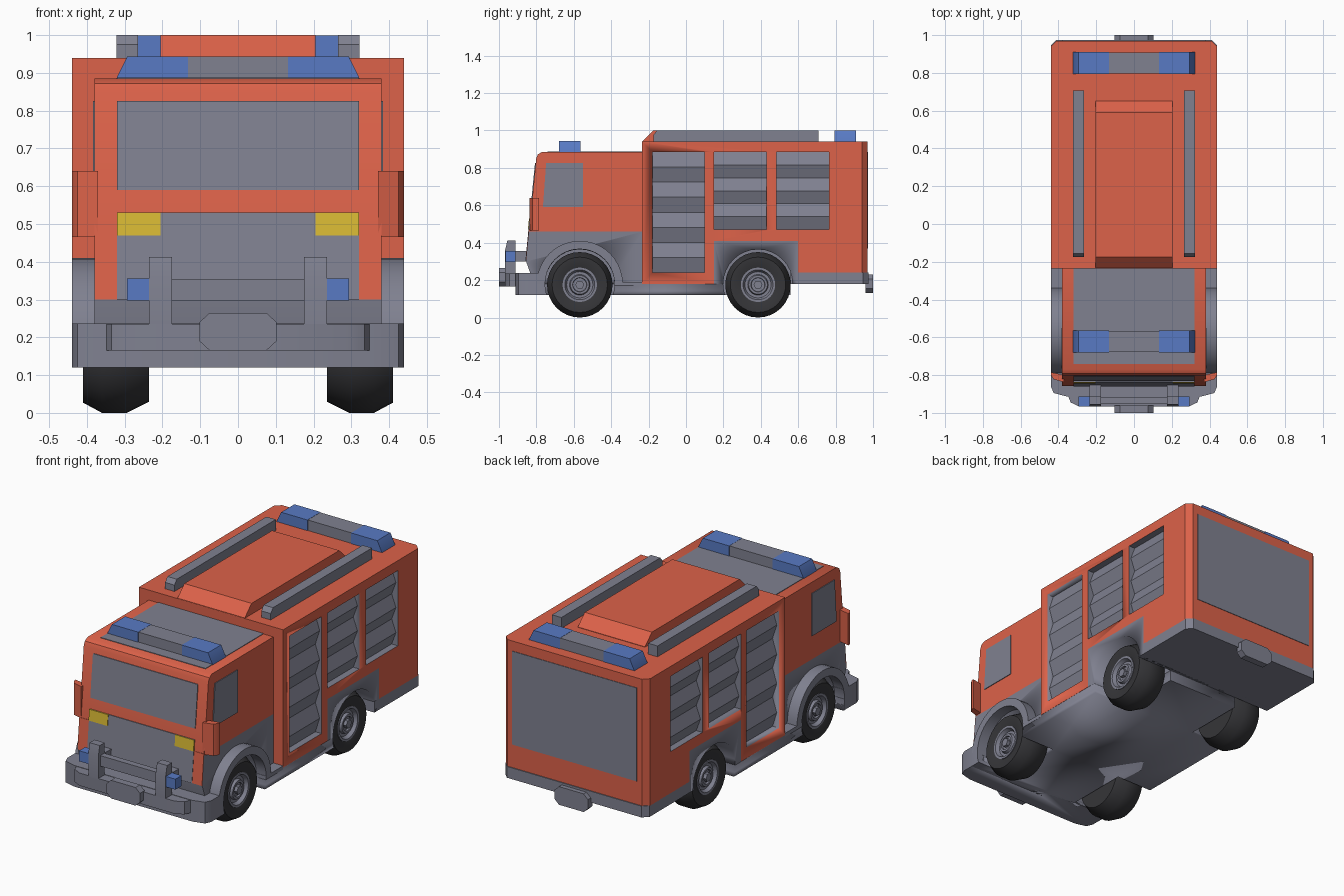
import bpy, bmesh, math
from mathutils import Vector

if "Cube" in bpy.data.objects:
    bpy.data.objects.remove(bpy.data.objects["Cube"])


def material(name, r, g, b):
    m = bpy.data.materials.new(name)
    m.diffuse_color = (r, g, b, 1)
    m.use_nodes = True
    m.node_tree.nodes["Principled BSDF"].inputs["Base Color"].default_value = m.diffuse_color
    return m


RED = material("red_paint", 0.72, 0.122, 0.067)
GREY = material("grey", 0.215, 0.22, 0.28)
BLUE = material("blue_light", 0.098, 0.195, 0.55)
YELLOW = material("yellow_light", 0.68, 0.48, 0.034)
TYRE = material("black_rubber", 0.036, 0.036, 0.04)
SIDES = (("right", 1), ("left", -1))


def finish(name, bm, mat, angle=35):
    bmesh.ops.recalc_face_normals(bm, faces=bm.faces[:])
    me = bpy.data.meshes.new(name)
    bm.to_mesh(me)
    bm.free()
    me.materials.append(mat)
    ob = bpy.data.objects.new(name, me)
    bpy.context.collection.objects.link(ob)
    bpy.ops.object.select_all(action='DESELECT')
    ob.select_set(True)
    bpy.context.view_layer.objects.active = ob
    bpy.ops.object.shade_smooth_by_angle(angle=math.radians(angle))
    return ob


def add_prism(bm, pts, axis, a, b):
    def place(p, h):
        return {'x': (h, p[0], p[1]), 'y': (p[0], h, p[1]), 'z': (p[0], p[1], h)}[axis]
    lo = [bm.verts.new(place(p, a)) for p in pts]
    hi = [bm.verts.new(place(p, b)) for p in pts]
    bm.faces.new(lo)
    bm.faces.new(hi)
    for i in range(len(pts)):
        j = (i + 1) % len(pts)
        bm.faces.new((lo[i], lo[j], hi[j], hi[i]))


def prism(name, pts, axis, a, b, mat, angle=35):
    """Extrude a polygon along an axis: x takes (y,z), y takes (x,z), z takes (x,y)."""
    bm = bmesh.new()
    add_prism(bm, pts, axis, a, b)
    return finish(name, bm, mat, angle)


def rect(u0, u1, v0, v1):
    return [(u0, v0), (u1, v0), (u1, v1), (u0, v1)]


def arc(cy, cz, r, a0, a1, n):
    return [(cy + r * math.cos(math.radians(a0 + (a1 - a0) * i / n)),
             cz + r * math.sin(math.radians(a0 + (a1 - a0) * i / n))) for i in range(n + 1)]


def mirrored(pts):
    return pts + [(-x, y) for x, y in reversed(pts)]


def lathe(name, profile, s, y, mat, n=32):
    """Spin a (radius, x) profile around a wheel axle."""
    bm = bmesh.new()
    rings = [[bm.verts.new((s * x, y + r * math.cos(2 * math.pi * i / n),
                            0.175 + r * math.sin(2 * math.pi * i / n))) for i in range(n)]
             for r, x in profile]
    for p, q in zip(rings, rings[1:]):
        for i in range(n):
            bm.faces.new((p[i], p[(i + 1) % n], q[(i + 1) % n], q[i]))
    bm.faces.new(rings[0])
    bm.faces.new(rings[-1])
    return finish(name, bm, mat)


def cut(ob, cutter):
    mod = ob.modifiers.new("cut", 'BOOLEAN')
    mod.object = cutter
    mod.operation = 'DIFFERENCE'
    mod.solver = 'EXACT'
    bpy.context.view_layer.objects.active = ob
    bpy.ops.object.modifier_apply(modifier=mod.name)


WHEELS = (("front", -0.568), ("rear", 0.385))
SHUTTERS = ((-0.18, 0.10, 0.24, 4), (0.15, 0.43, 0.47, 3), (0.485, 0.765, 0.47, 3))
TOP = 0.885

# Cutters for wheel wells and shutter openings
bm = bmesh.new()
for _, wy in WHEELS:
    for _, s in SIDES:
        add_prism(bm, arc(wy, 0.178, 0.186, 0, 348.75, 31), 'x', s * 0.22, s * 0.5)
well_cutter = finish("well_cutter", bm, GREY)
bm = bmesh.new()
for y0, y1, z0, _ in SHUTTERS:
    for _, s in SIDES:
        add_prism(bm, rect(y0, y1, z0, TOP), 'x', s * 0.395, s * 0.5)
shutter_cutter = finish("shutter_cutter", bm, GREY)

# Rear equipment body, with chamfered back corners and grey shutter recesses
bm = bmesh.new()
add_prism(bm, [(-0.235, 0.18), (0.15, 0.18), (0.15, 0.41), (0.60, 0.41), (0.60, 0.24),
               (0.97, 0.24), (0.97, 0.94), (-0.235, 0.94)], 'x', -0.44, 0.44)
corner = [e for e in bm.edges if all(v.co.y > 0.96 for v in e.verts)
          and abs(e.verts[0].co.z - e.verts[1].co.z) > 0.1]
bmesh.ops.bevel(bm, geom=corner, offset=0.03, segments=1, affect='EDGES')
body = finish("equipment_body", bm, RED)
cut(body, shutter_cutter)
body.data.materials.append(GREY)
for p in body.data.polygons:
    mid = sum((body.data.vertices[i].co for i in p.vertices), Vector()) / len(p.vertices)
    if 0.38 < abs(mid.x) < 0.435 and mid.y < 0.8 and mid.z > 0.2:
        p.material_index = 1
prism("rear_panel", rect(-0.38, 0.38, 0.37, TOP), 'y', 0.965, 0.973, GREY)

# Roller shutters with bulging slats
for side, s in SIDES:
    for k, (y0, y1, z0, n) in enumerate(SHUTTERS):
        h = (TOP - z0) / n
        pts = [(s * 0.39, z0)]
        for i in range(n):
            pts += [(s * 0.402, z0 + i * h), (s * 0.428, z0 + (i + 0.5) * h)]
        pts += [(s * 0.402, TOP), (s * 0.39, TOP)]
        prism(f"shutter_{side}_{k + 1}", pts, 'y', y0, y1, GREY)

# Cab: red upper part, grey lower part
def front(z, off=0.0):
    return -0.855 + (z - 0.30) * 0.098 - off


prism("cab_upper", [(front(0.46), 0.46), (front(0.85), 0.85), (-0.792, 0.872), (-0.77, TOP),
                    (-0.235, TOP), (-0.235, 0.46)], 'x', -0.38, 0.38, RED)
cab_base = prism("cab_lower", [(front(0.46), 0.46), (front(0.30), 0.30), (-0.83, 0.23),
                               (-0.83, 0.18), (-0.23, 0.18), (-0.23, 0.46)], 'x', -0.38, 0.38, GREY)


def front_plate(name, x0, x1, z0, z1, mat, t=0.004):
    prism(name, [(front(z0, t), z0), (front(z1, t), z1), (front(z1, -0.003), z1),
                 (front(z0, -0.003), z0)], 'x', x0, x1, mat)


front_plate("windscreen", -0.32, 0.32, 0.59, 0.825, GREY)
front_plate("grille", -0.32, 0.32, 0.30, 0.53, GREY)
prism("cab_roof_panel", rect(-0.32, 0.32, -0.74, -0.235), 'z', 0.88, 0.888, GREY)
for side, s in SIDES:
    front_plate(f"cab_corner_{side}", s * 0.32, s * 0.38, 0.30, 0.47, RED, 0.002)
    front_plate(f"headlight_{side}", s * 0.205, s * 0.32, 0.47, 0.53, YELLOW, 0.007)
    prism(f"side_window_{side}", [(-0.765, 0.59), (-0.55, 0.59), (-0.55, 0.825), (-0.748, 0.825)],
          'x', s * 0.377, s * 0.384, GREY)
    prism(f"mirror_{side}", [(s * 0.37, -0.838), (s * 0.425, -0.822), (s * 0.44, -0.80),
                             (s * 0.44, -0.785), (s * 0.37, -0.80)], 'z', 0.465, 0.64, RED)
    # Front fenders
    fy = WHEELS[0][1]
    prism(f"front_fender_{side}", arc(fy, 0.18, 0.23, 0, 180, 20) + arc(fy, 0.18, 0.186, 180, 0, 20),
          'x', s * 0.37, s * 0.44, GREY)
    prism(f"sill_{side}", rect(-0.385, -0.235, 0.17, 0.19), 'x', s * 0.3, s * 0.44, GREY)

# Chassis, bumpers and rear wheel surround
chassis = prism("chassis", rect(-0.80, 0.56, 0.12, 0.18), 'x', -0.439, 0.439, GREY)
surround = prism("rear_wheel_surround", rect(0.15, 0.60, 0.18, 0.41), 'x', -0.44, 0.44, GREY)
bumper = prism("front_bumper", mirrored([(0.44, -0.72), (0.44, -0.86), (0.425, -0.895), (0.36, -0.912)]),
               'z', 0.12, 0.237, GREY)
for ob in (cab_base, chassis, surround, bumper):
    cut(ob, well_cutter)
prism("bumper_centre", mirrored([(0.353, -0.90), (0.335, -0.945), (0.29, -0.967)]), 'z', 0.165, 0.235, GREY)
prism("rear_bumper", mirrored([(0.44, 0.56), (0.44, 0.945), (0.41, 0.975)]), 'z', 0.18, 0.242, GREY)
for name, z, y0, y1 in (("front_badge_plate", 0.215, -1.0, -0.96), ("rear_badge_plate", 0.18, 0.96, 1.0)):
    prism(name, [(x, z + d) for x, d in mirrored([(0.075, -0.05), (0.102, -0.025), (0.102, 0.025), (0.075, 0.05)])],
          'y', y0, y1, GREY)

# Bull bar with blue lamps
prism("bull_bar", rect(-0.95, -0.915, 0.297, 0.355), 'x', -0.18, 0.18, GREY)
for side, s in SIDES:
    prism(f"bull_bar_post_{side}", [(-0.967, 0.23), (-0.967, 0.36), (-0.955, 0.412), (-0.912, 0.412),
                                    (-0.912, 0.355), (-0.845, 0.355), (-0.845, 0.30), (-0.912, 0.30),
                                    (-0.912, 0.23)], 'x', s * 0.175, s * 0.236, GREY)
    prism(f"front_lamp_{side}", rect(-0.965, -0.912, 0.298, 0.356), 'x', s * 0.23, s * 0.294, BLUE)

# Roof hump and rails
prism("roof_hump", [(-0.234, 0.93), (-0.234, 0.942), (-0.175, 1.0), (0.59, 1.0), (0.65, 0.942), (0.65, 0.93)],
      'x', -0.205, 0.205, RED)
for side, s in SIDES:
    prism(f"roof_rail_{side}", [(-0.175, 0.93), (-0.175, 0.975), (-0.155, 1.0), (0.708, 1.0), (0.708, 0.93)],
          'x', s * 0.265, s * 0.322, GREY)

# Light bars
for name, y0, y1, z in (("cab", -0.68, -0.565, TOP), ("rear", 0.795, 0.91, 0.94)):
    prism(f"{name}_light_bar_centre", rect(-0.135, 0.135, z - 0.005, z + 0.058), 'y', y0 + 0.003, y1 - 0.003, GREY)
    for side, s in SIDES:
        prism(f"{name}_light_{side}", [(s * 0.133, z - 0.005), (s * 0.322, z - 0.005), (s * 0.322, z),
                                       (s * 0.293, z + 0.059), (s * 0.133, z + 0.059)], 'y', y0, y1, BLUE)

# Wheels
for end, wy in WHEELS:
    for side, s in SIDES:
        lathe(f"{end}_tyre_{side}", [(0.08, 0.235), (0.145, 0.235), (0.175, 0.295), (0.175, 0.36),
                                     (0.148, 0.41), (0.125, 0.41), (0.09, 0.40), (0.085, 0.37)], s, wy, TYRE)
        lathe(f"{end}_rim_{side}", [(0.092, 0.36), (0.092, 0.405), (0.08, 0.405), (0.07, 0.385), (0.055, 0.385),
                                    (0.05, 0.40), (0.038, 0.40), (0.036, 0.39)], s, wy, GREY)
        lathe(f"{end}_hub_nut_{side}", [(0.024, 0.38), (0.024, 0.408)], s, wy, GREY, 6)

for c in (well_cutter, shutter_cutter):
    bpy.data.objects.remove(c)
